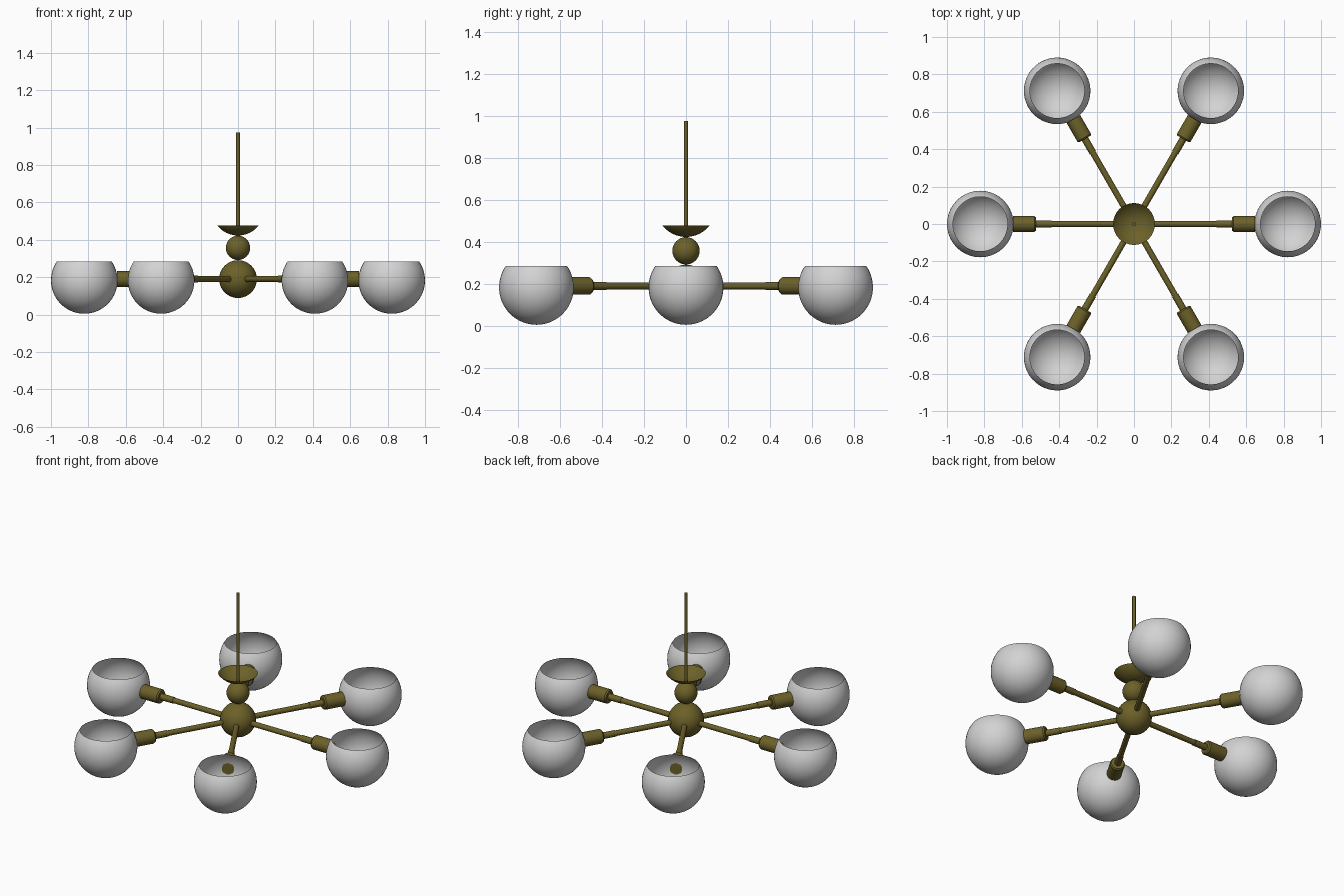
import bpy, bmesh
from math import sin, cos, pi, radians, asin
from mathutils import Matrix, Vector

if "Cube" in bpy.data.objects:
    bpy.data.objects.remove(bpy.data.objects["Cube"])


def make_material(name, colour):
    mat = bpy.data.materials.new(name)
    mat.use_nodes = True
    mat.diffuse_color = colour
    mat.node_tree.nodes["Principled BSDF"].inputs["Base Color"].default_value = colour
    return mat


BRASS = make_material("dark brass", (0.15, 0.12, 0.022, 1))
GLASS = make_material("frosted grey", (0.65, 0.65, 0.65, 1))


def lathe(name, profile, mat, matrix=Matrix(), steps=32):
    """Spin (radius, height) points about the z axis, then place the result."""
    bm = bmesh.new()
    verts = [bm.verts.new((r, 0, z)) for r, z in profile]
    edges = [bm.edges.new(pair) for pair in zip(verts, verts[1:])]
    bmesh.ops.spin(bm, geom=verts + edges, axis=(0, 0, 1), cent=(0, 0, 0),
                   angle=2 * pi, steps=steps, use_duplicate=False)
    bmesh.ops.remove_doubles(bm, verts=bm.verts[:], dist=0.0001)
    bmesh.ops.recalc_face_normals(bm, faces=bm.faces[:])
    mesh = bpy.data.meshes.new(name)
    bm.to_mesh(mesh)
    bm.free()
    mesh.materials.append(mat)
    obj = bpy.data.objects.new(name, mesh)
    bpy.context.collection.objects.link(obj)
    obj.matrix_world = matrix
    bpy.ops.object.select_all(action="DESELECT")
    obj.select_set(True)
    bpy.context.view_layer.objects.active = obj
    bpy.ops.object.shade_smooth_by_angle(angle=radians(35))
    return obj


def arc(radius, centre, end, n=20):
    """Profile of a ball from its bottom pole up to the angle end."""
    return [(radius * sin(end * i / n), centre - radius * cos(end * i / n))
            for i in range(n + 1)]


# Central column: hub, upper ball, open saucer and hanging rod
ARM_Z = 0.19
lathe("hub_ball", arc(0.101, ARM_Z, pi), BRASS)
lathe("upper_ball", arc(0.065, 0.357, pi), BRASS)
lathe("canopy_saucer", arc(0.142, 0.565, asin(0.112 / 0.142), 12), BRASS)
lathe("hanging_rod", [(0, 0.42), (0.01, 0.42), (0.01, 0.975), (0, 0.975)], BRASS, steps=16)

# Six arms, each with a collar, a socket and an open globe
for i in range(6):
    turn = Matrix.Rotation(i * pi / 3, 4, "Z")
    along = turn @ Matrix.Translation((0, 0, ARM_Z)) @ Matrix.Rotation(pi / 2, 4, "Y")
    lathe(f"arm_{i + 1}", [(0, 0.05), (0.016, 0.05), (0.016, 0.46), (0, 0.46)],
          BRASS, along, 16)
    lathe(f"collar_{i + 1}", [(0, 0.44), (0.019, 0.44), (0.019, 0.54), (0, 0.54)],
          BRASS, along, 16)
    lathe(f"socket_{i + 1}", [(0, 0.525), (0.036, 0.525), (0.042, 0.533),
                              (0.042, 0.648), (0, 0.648)], BRASS, along, 24)
    lathe(f"globe_shade_{i + 1}", arc(0.178, 0.183, radians(125), 24), GLASS,
          turn @ Matrix.Translation((0.822, 0, 0)), 40)
